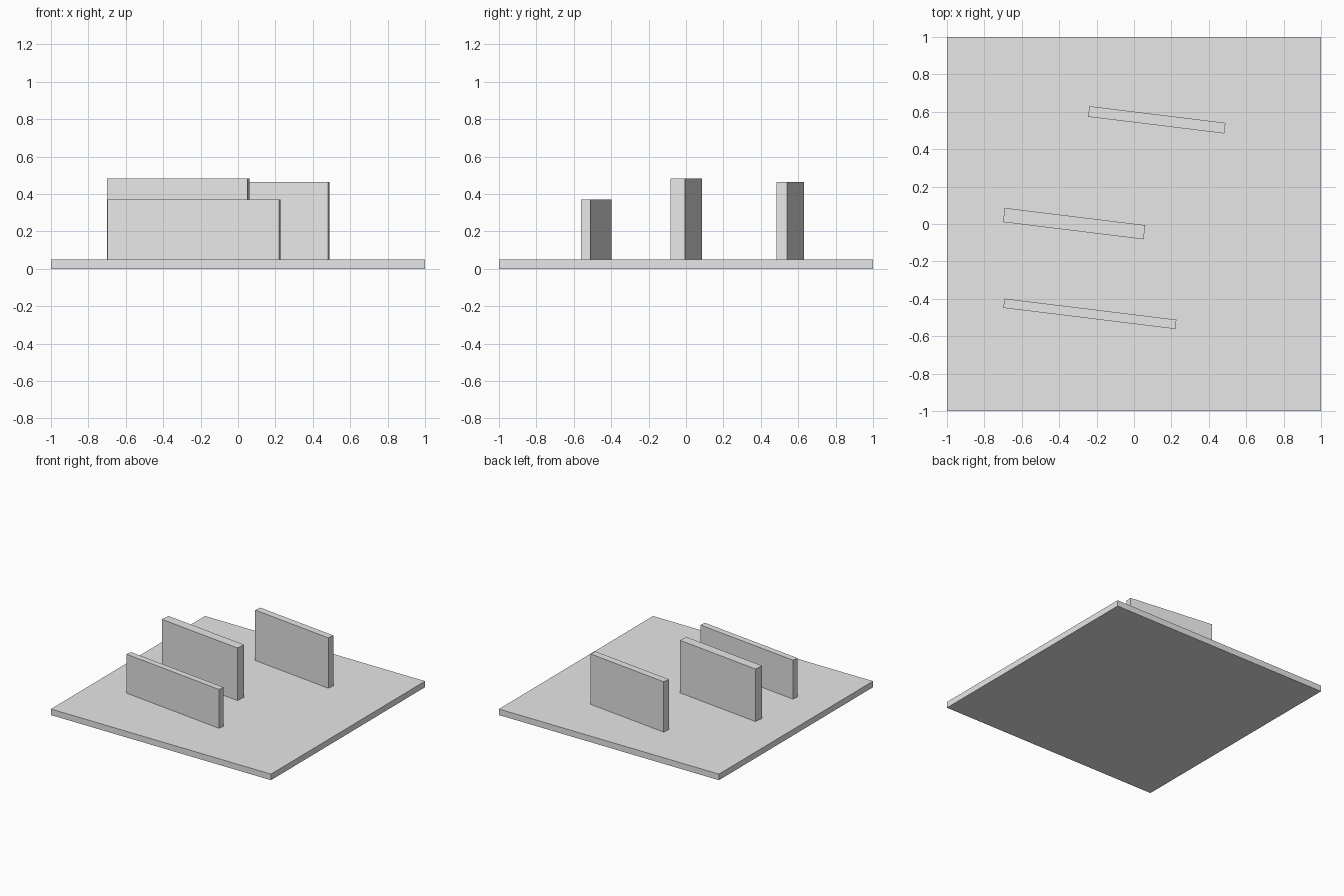
import bpy
from math import radians

cube = bpy.data.objects.get("Cube")
if cube:
    bpy.data.objects.remove(cube, do_unlink=True)

grey = bpy.data.materials.new("plain_grey")
grey.use_nodes = True
COLOUR = (0.8, 0.8, 0.8, 1.0)
grey.diffuse_color = COLOUR
grey.node_tree.nodes["Principled BSDF"].inputs["Base Color"].default_value = COLOUR

BASE_TOP = 0.05
WALL_TURN = radians(-7)


def slab(name, x, y, length, depth, bottom, top, turn=0.0):
    """Box resting at height bottom, turned about the vertical axis."""
    bpy.ops.mesh.primitive_cube_add(
        size=1, location=(x, y, (bottom + top) / 2), rotation=(0, 0, turn))
    obj = bpy.context.object
    obj.name = name
    obj.scale = (length, depth, top - bottom)
    bpy.ops.object.transform_apply(location=False, rotation=False, scale=True)
    obj.data.materials.append(grey)
    return obj


# Square ground plate
slab("base_plate", 0, 0, 2, 2, 0, BASE_TOP)

# Three parallel upright walls: name, centre x, centre y, length, thickness, top
walls = (
    ("front_wall", -0.236, -0.48, 0.926, 0.05, 0.37),
    ("middle_wall", -0.32, 0.002, 0.757, 0.076, 0.482),
    ("back_wall", 0.122, 0.557, 0.733, 0.057, 0.464),
)
for name, x, y, length, depth, top in walls:
    slab(name, x, y, length, depth, BASE_TOP, top, WALL_TURN)
